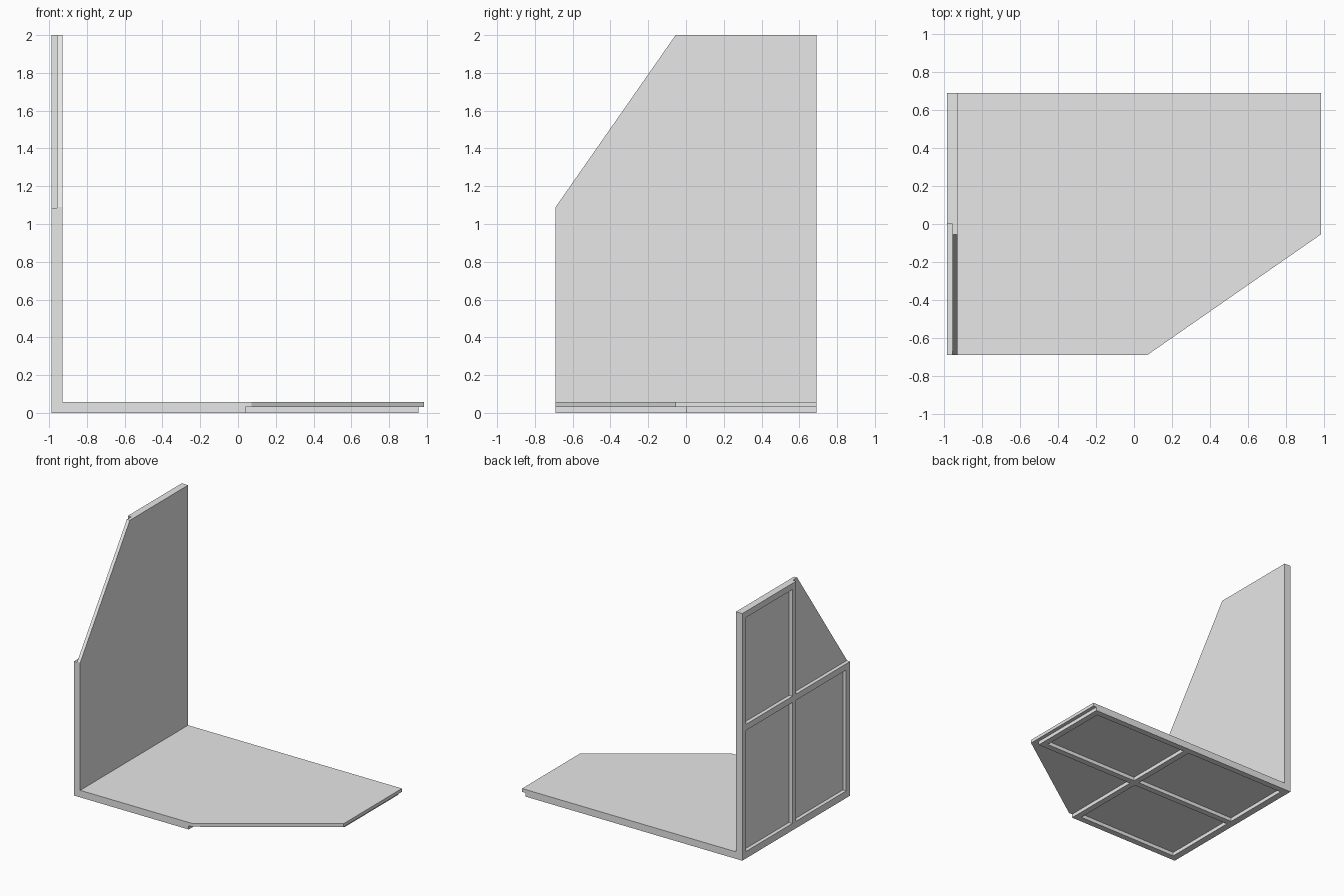
import bpy, bmesh

cube = bpy.data.objects.get("Cube")
if cube:
    bpy.data.objects.remove(cube)

grey = bpy.data.materials.new("plain_grey")
grey.use_nodes = True
grey.diffuse_color = (0.8, 0.8, 0.8, 1)
grey.node_tree.nodes["Principled BSDF"].inputs["Base Color"].default_value = (0.8, 0.8, 0.8, 1)

HALF = 0.69      # half depth of both panels
BATTEN = 0.05    # batten width
SKIN = 0.03      # height of the batten layer
THICK = 0.057    # battens plus sheet


def slab(name, outline, low, high, place):
    """Extrude an outline of (length, depth) points between two heights."""
    bm = bmesh.new()
    face = bm.faces.new([bm.verts.new(place(u, y, low)) for u, y in outline])
    ext = bmesh.ops.extrude_face_region(bm, geom=[face])
    shift = place(0, 0, high), place(0, 0, low)
    offset = [a - b for a, b in zip(*shift)]
    bmesh.ops.translate(bm, vec=offset,
                        verts=[v for v in ext["geom"] if isinstance(v, bmesh.types.BMVert)])
    bmesh.ops.recalc_face_normals(bm, faces=bm.faces)
    mesh = bpy.data.meshes.new(name)
    bm.to_mesh(mesh)
    bm.free()
    mesh.materials.append(grey)
    obj = bpy.data.objects.new(name, mesh)
    bpy.context.collection.objects.link(obj)


def batten(name, u0, u1, y0, y1, place):
    slab(name, [(u0, y0), (u1, y0), (u1, y1), (u0, y1)], 0, SKIN, place)


def sheet(name, start, bend, end, place):
    """Rectangular sheet with one corner cut off."""
    slab(name, [(start, -HALF), (bend, -HALF), (end, -0.055), (end, HALF), (start, HALF)],
         SKIN, THICK, place)


def frame(name, start, foot, mid, end, place):
    """Cross battens, with long battens fitted between them."""
    batten(name + "_foot_batten", start, foot, -HALF, HALF, place)
    batten(name + "_middle_batten", mid - BATTEN, mid, -HALF, HALF, place)
    batten(name + "_end_batten", end - BATTEN, end, 0, HALF, place)
    bays = {"inner": (foot, mid - BATTEN), "outer": (mid, end - BATTEN)}
    rows = {"front": -HALF, "centre": 0, "back": HALF - BATTEN}
    for bay, (u0, u1) in bays.items():
        for row, y in rows.items():
            if (bay, row) != ("outer", "front"):
                batten(f"{name}_{bay}_{row}_batten", u0, u1, y, y + BATTEN, place)


def on_floor(u, y, w):
    return (u - 0.987, y, w)


def on_wall(u, y, w):
    return (w - 0.987, y, u)


# Floor: frame underneath, sheet on top
frame("floor", 0, THICK, 1.028, 1.942, on_floor)
sheet("floor_sheet", SKIN, 1.058, 1.972, on_floor)

# Wall: frame outside, sheet inside, standing on the floor
frame("wall", SKIN, THICK, 1.086, 2.0, on_wall)
sheet("wall_sheet", THICK, 1.09, 2.0, on_wall)
